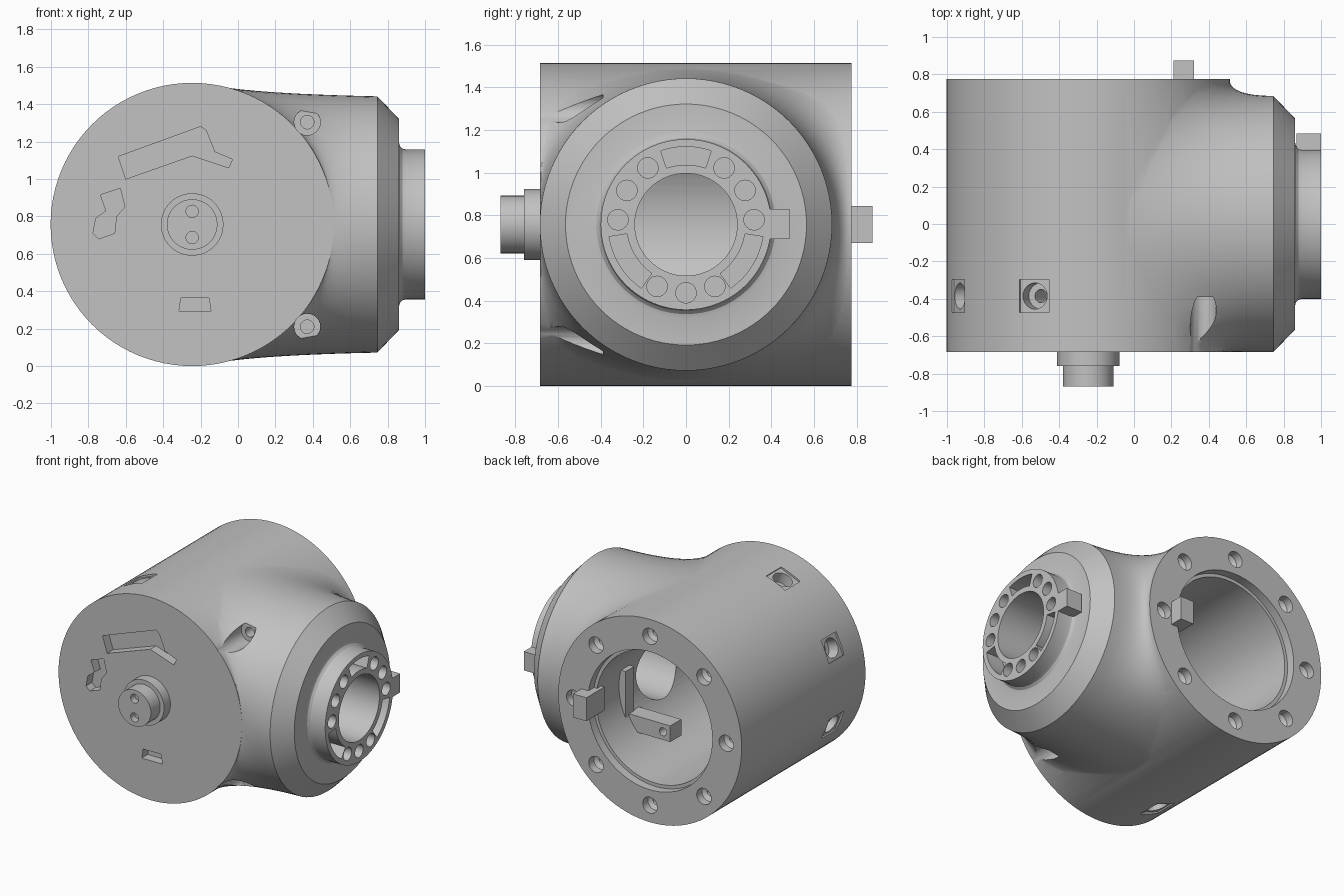
import bpy, bmesh
from math import sin, cos, pi, sqrt, radians
from mathutils import Vector

if "Cube" in bpy.data.objects:
    bpy.data.objects.remove(bpy.data.objects["Cube"])

CX, CZ, R = -0.245, 0.757, 0.757          # main drum axis and radius
FRONT, BACK, SIDE = -0.685, 0.775, 0.685  # drum ends, side port radius
AXIS = Vector((CX, 0, CZ))

grey = bpy.data.materials.new("machined_grey")
grey.use_nodes = True
tone = (0.54, 0.54, 0.54, 1)
grey.diffuse_color = tone
grey.node_tree.nodes["Principled BSDF"].inputs["Base Color"].default_value = tone


def skin(name, rings):
    """Closed solid through a list of rings of points."""
    bm = bmesh.new()
    loops = [[bm.verts.new(p) for p in ring] for ring in rings]
    n = len(loops[0])
    for a, b in zip(loops, loops[1:]):
        for i in range(n):
            j = (i + 1) % n
            bm.faces.new((a[i], a[j], b[j], b[i]))
    bm.faces.new(loops[0])
    bm.faces.new(loops[-1])
    bmesh.ops.recalc_face_normals(bm, faces=bm.faces)
    mesh = bpy.data.meshes.new(name)
    bm.to_mesh(mesh)
    bm.free()
    mesh.materials.append(grey)
    ob = bpy.data.objects.new(name, mesh)
    bpy.context.collection.objects.link(ob)
    return ob


def lathe(name, profile, origin, axis, segs=24):
    """Turned solid: profile holds (radius, distance along axis)."""
    q = Vector(axis).to_track_quat('Z', 'Y')
    return skin(name, [[Vector(origin) + q @ Vector((r * cos(2 * pi * i / segs), r * sin(2 * pi * i / segs), h))
                        for i in range(segs)] for r, h in profile])


def prism(name, points, along):
    return skin(name, [points, [Vector(p) + Vector(along) for p in points]])


def box(name, lo, hi):
    (a, b, c), (d, e, f) = lo, hi
    return prism(name, [(a, b, c), (d, b, c), (d, e, c), (a, e, c)], (0, 0, f - c))


def combine(target, parts, operation='DIFFERENCE'):
    """Apply one boolean with several separate parts joined together."""
    with bpy.context.temp_override(active_object=parts[0], object=parts[0],
                                   selected_objects=parts, selected_editable_objects=parts):
        if len(parts) > 1:
            bpy.ops.object.join()
    tool = parts[0]
    mod = target.modifiers.new("cut", 'BOOLEAN')
    mod.operation, mod.solver, mod.object = operation, 'EXACT', tool
    bpy.context.view_layer.objects.active = target
    with bpy.context.temp_override(active_object=target, object=target):
        bpy.ops.object.modifier_apply(modifier=mod.name)
    bpy.data.objects.remove(tool)


# Drum body
body = lathe("housing", [(R, FRONT), (R, BACK)], AXIS, (0, 1, 0), 96)

# Side port: blended out of the drum, then chamfer, fillet and neck
SEGS, STEPS = 96, 12
angles = [2 * pi * i / SEGS for i in range(SEGS)]


def drum_x(z, r=R):
    return CX + sqrt(max(r * r - z * z, 0))


starts, bends, ends = [], [], []
for a in angles:
    c, s = cos(a), sin(a)
    k = (abs(c) ** 5 + abs(s) ** 5) ** -0.2
    y, z = k * c * (BACK - 0.001 if c > 0 else -FRONT), k * s * 0.75
    starts.append(Vector((drum_x(z, R - 0.002), y, CZ + z)))
    bends.append(Vector((drum_x(0.7 * s), SIDE * c, CZ + 0.7 * s)))
    ends.append(Vector((0.745, SIDE * c, CZ + SIDE * s)))
rings = [[AXIS + Vector((0, 0.6 * p.y, 0.6 * (p.z - CZ))) for p in starts]]
for i in range(STEPS + 1):
    t = i / STEPS
    rings.append([(1 - t) ** 2 * p + 2 * t * (1 - t) * b + t * t * e
                  for p, b, e in zip(starts, bends, ends)])
neck = [(0.565, 0.86), (0.44, 0.86)]
neck += [(0.44 - 0.04 * sin(t), 0.9 - 0.04 * cos(t)) for t in (pi / 6, pi / 3, pi / 2)]
neck += [(0.4, 1.0)]
for r, x in neck:
    rings.append([(x, r * cos(a), CZ + r * sin(a)) for a in angles])
combine(body, [skin("side_port", rings)], 'UNION')

# Hollow interior and port bore
combine(body, [lathe("cavity", [(0.49, -0.55), (0.49, 0.71), (0.515, 0.71), (0.515, 0.9)],
                     AXIS, (0, 1, 0), 80)])
combine(body, [lathe("bore", [(0.24, 0), (0.24, 1.4)], AXIS, (1, 0, 0), 64)])

# Countersunk screw holes round the back rim
cuts = []
for i in range(8):
    a = i * pi / 4
    at = AXIS + Vector((0.63 * cos(a), BACK, 0.63 * sin(a)))
    cuts.append(lathe("rim_hole", [(0.06, 0.02), (0.06, -0.06), (0.03, -0.08), (0.03, -0.16)],
                      at, (0, 1, 0)))

# Screw wells either side of the port
for z in (-0.547, 0.547):
    cuts.append(lathe("screw_well", [(0.07, -0.8), (0.07, -0.39), (0.036, -0.39), (0.036, -0.3)],
                      (0.37, 0, CZ + z), (0, 1, 0)))

# Recesses in the front face
long_slot = [(-.64, 1.12), (-.2, 1.28), (-.17, 1.26), (-.125, 1.145), (-.03, 1.105),
             (-.05, 1.06), (-.245, 1.125), (-.6, 1.0)]
bent_slot = [(-.775, .71), (-.745, .68), (-.66, .71), (-.65, .8), (-.605, .85),
             (-.63, .95), (-.735, .915), (-.705, .83), (-.76, .79)]
low_slot = [(-.315, .295), (-.145, .295), (-.155, .365), (-.305, .365)]
for shape in (long_slot, bent_slot, low_slot):
    cuts.append(prism("front_recess", [(x, FRONT - 0.02, z) for x, z in shape], (0, 0.09, 0)))

# Round and curved pockets in the neck face
for deg in (4, 30, 56, 124, 150, 176, 245, 270, 295):
    a = radians(deg)
    cuts.append(lathe("neck_hole", [(0.048, 0.86), (0.048, 1.02)],
                      (0, 0.32 * cos(a), CZ + 0.32 * sin(a)), (1, 0, 0)))
for mid, half in ((90, 19), (212, 23), (328, 23)):
    sweep = [radians(mid + half * t / 4) for t in range(-4, 5)]
    edge = [(0.365, a) for a in sweep] + [(0.28, a) for a in reversed(sweep)]
    cuts.append(prism("neck_slot", [(0.86, r * cos(a), CZ + r * sin(a)) for r, a in edge],
                      (0.16, 0, 0)))
combine(body, cuts)

# Flat seats with radial screw holes round the drum
seats, drills = [], []
for deg in (112.5, 157.5, 202.5, 247.5):
    a = radians(deg)
    out, across = Vector((cos(a), 0, sin(a))), Vector((-sin(a), 0, cos(a)))
    mid = AXIS + Vector((0, -0.385, 0))
    seats.append(prism("seat", [mid + out * 0.742 + across * u * 0.085 + Vector((0, v * 0.088, 0))
                                for u, v in ((-1, -1), (1, -1), (1, 1), (-1, 1))], out * 0.1))
    drills.append(lathe("radial_hole", [(0.07, 0.85), (0.07, 0.66), (0.035, 0.66), (0.035, 0.44)],
                        mid, out))
combine(body, seats)
combine(body, drills)

# Front shaft with two blind holes
shaft = lathe("front_shaft", [(0.167, FRONT + 0.02), (0.167, -0.76), (0.135, -0.76), (0.135, -0.87)],
              AXIS, (0, 1, 0), 48)
combine(shaft, [lathe("pin_hole", [(0.033, -0.9), (0.033, -0.82)], AXIS + Vector((0, 0, z)), (0, 1, 0))
                for z in (-0.07, 0.07)])

# Locating keys
neck_key = box("neck_key", (0.87, 0.385, 0.69), (1.0, 0.485, 0.83))
back_key = box("back_key", (0.21, 0.66, 0.67), (0.32, 0.875, 0.845))

# Inner bracket: upright plate and arm with a pin hole
plate = box("bracket_plate", (0.19, 0.34, 0.5), (0.25, 0.44, 0.88))
arm = box("bracket_arm", (-0.15, 0.27, 0.43), (0.24, 0.4, 0.55))
combine(arm, [lathe("arm_hole", [(0.03, 0.2), (0.03, 0.5)], (-0.09, 0, 0.49), (0, 1, 0))])

# Smooth shading with crisp edges
for ob in (body, shaft, neck_key, back_key, plate, arm):
    bpy.ops.object.select_all(action='DESELECT')
    ob.select_set(True)
    bpy.context.view_layer.objects.active = ob
    bpy.ops.object.shade_smooth_by_angle(angle=radians(28))
